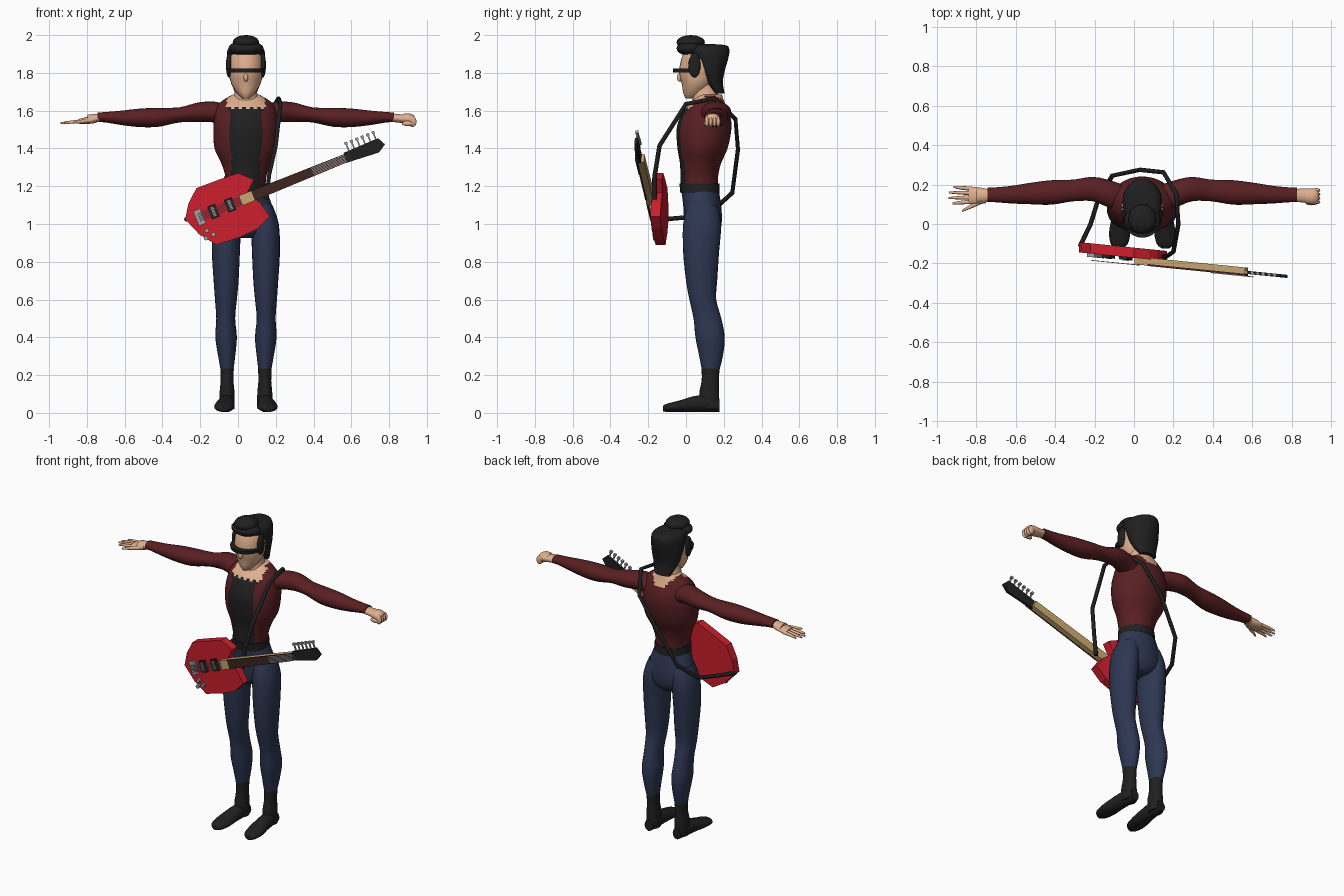
import bpy
import math
from mathutils import Vector

cube = bpy.data.objects.get("Cube")
if cube:
    bpy.data.objects.remove(cube, do_unlink=True)

CX = 0.042  # body centre line


def material(name, r, g, b):
    m = bpy.data.materials.new(name)
    m.use_nodes = True
    m.diffuse_color = (r, g, b, 1)
    m.node_tree.nodes["Principled BSDF"].inputs["Base Color"].default_value = (r, g, b, 1)
    return m


JACKET = material("dark red jacket", 0.1, 0.014, 0.016)
RED = material("bright red", 0.6, 0.013, 0.026)
DENIM = material("navy denim", 0.027, 0.038, 0.085)
BLACK = material("soft black", 0.014, 0.014, 0.014)
SKIN = material("skin", 0.74, 0.43, 0.27)
MAPLE = material("pale wood", 0.56, 0.38, 0.16)
ROSEWOOD = material("dark wood", 0.048, 0.018, 0.014)
METAL = material("grey metal", 0.35, 0.35, 0.36)


def build(name, verts, faces, mats, smooth=True):
    me = bpy.data.meshes.new(name)
    me.from_pydata(verts, [], faces)
    for m in mats:
        me.materials.append(m)
    if smooth:
        me.shade_smooth()
        me.set_sharp_from_angle(angle=math.radians(50))
    ob = bpy.data.objects.new(name, me)
    bpy.context.scene.collection.objects.link(ob)
    return ob


def refine(rows, k):
    """Catmull-Rom interpolation between profile rows."""
    rows = [Vector(r) for r in rows]
    out = []
    for i in range(len(rows) - 1):
        p, a, b = rows[max(i - 1, 0)], rows[i], rows[i + 1]
        q = rows[min(i + 2, len(rows) - 1)]
        for j in range(k):
            t = j / k
            out.append(a * 1 + (b - p) * (t / 2) + (p * 2 - a * 5 + b * 4 - q) * (t * t / 2)
                       + (a * 3 - p - b * 3 + q) * (t ** 3 / 2))
    return out + [rows[-1]]


def tube(name, rows, mats, axis="z", n=24, k=3):
    """Loft ellipses; each row is (position, centre a, centre b, radius a, radius b)."""
    order = {"x": (2, 0, 1), "y": (0, 2, 1), "z": (0, 1, 2)}[axis]
    rings = refine(rows, k)
    verts, faces = [], []
    for t, a, b, ra, rb in rings:
        for i in range(n):
            w = math.tau * i / n
            p = (a + ra * math.cos(w), b + rb * math.sin(w), t)
            verts.append([p[o] for o in order])
    for r in range(len(rings) - 1):
        for i in range(n):
            j = (i + 1) % n
            f = [r * n + i, r * n + j, r * n + n + j, r * n + n + i]
            faces.append(f)
    faces += [list(range(n))[::-1], list(range(len(verts) - n, len(verts)))]
    flip = (axis == "y") != (rows[-1][0] < rows[0][0])
    if flip:
        faces = [f[::-1] for f in faces]
    return build(name, verts, faces, mats if isinstance(mats, list) else [mats])


def column(name, rows, mats, x=CX, n=24, k=3):
    """Upright loft; rows are (z, half width, front y, back y)."""
    return tube(name, [(z, x, (f + b) / 2, w, (b - f) / 2) for z, w, f, b in rows], mats, "z", n, k)


def ball(name, loc, scale, mat):
    rows = [(loc[2] - scale[2] * math.cos(a), loc[0], loc[1], scale[0] * math.sin(a), scale[1] * math.sin(a))
            for a in [0.05 + 3.04 * i / 10 for i in range(11)]]
    return tube(name, rows, mat, "z", 20, 1)


# Torso: jacket with open front, shirt and bare neckline
torso = column("jacket_and_shirt", [
    (1.19, .104, -.03, .17), (1.25, .108, -.03, .17), (1.32, .13, -.032, .185), (1.4, .166, -.045, .22),
    (1.5, .173, -.05, .24), (1.57, .166, -.03, .235), (1.62, .154, 0, .215),
    (1.655, .122, .035, .2), (1.685, .07, .06, .19)], [JACKET, BLACK, SKIN], n=48, k=4)
for p in torso.data.polygons:
    c, dx = p.center, abs(p.center.x - CX)
    front = c.y < 0.1
    if front and dx < (0.1 if c.z > 1.6 else 0.078):
        p.material_index = 2 if c.z > 1.61 + 0.01 * (p.index % 2) else 1
    elif not front and c.z > 1.62 and dx < 0.03 + (c.z - 1.62) * 0.8:
        p.material_index = 2
column("belt", [(1.165, .112, -.03, .178), (1.215, .109, -.035, .176)], BLACK)
column("hips", [(.925, .05, .03, .15), (.96, .125, .0, .18), (1.02, .16, -.01, .19),
                (1.1, .138, -.015, .186), (1.18, .108, -.025, .173)], DENIM)

# Legs, boots and arms, mirrored about the centre line
for side, word in ((1, "left"), (-1, "right")):
    def mx(d):
        return CX + side * d
    leg = [(.22, .1, .033, .085, .175), (.3, .102, .045, .07, .195), (.4, .105, .057, .05, .205),
           (.5, .107, .05, .04, .187), (.6, .106, .058, .018, .16), (.7, .105, .066, 0, .165),
           (.85, .106, .074, -.015, .175), (1, .1, .074, -.015, .186), (1.1, .08, .06, .01, .165)]
    tube(word + "_trouser_leg", [(z, mx(d), (f + b) / 2, w, (b - f) / 2) for z, d, w, f, b in leg], DENIM)
    column(word + "_boot_shaft", [(.02, .04, .08, .175), (.1, .04, .07, .176), (.17, .034, .083, .174),
                                  (.235, .036, .082, .178)], BLACK, mx(.1))
    tube(word + "_boot_foot", [(-.123, mx(.118), .022, .02, .014), (-.1, mx(.117), .027, .044, .022),
                               (-.04, mx(.114), .034, .054, .03), (.04, mx(.108), .046, .046, .042),
                               (.12, mx(.102), .05, .04, .046), (.178, mx(.1), .04, .028, .034)], BLACK, "y")
    arm = [(.1, .14, 1.575, .06, .055), (.16, .15, 1.592, .07, .055), (.25, .177, 1.592, .062, .052),
           (.35, .17, 1.578, .055, .04), (.46, .16, 1.565, .062, .05), (.56, .155, 1.562, .055, .049),
           (.66, .149, 1.562, .045, .038), (.74, .148, 1.565, .038, .028), (.785, .148, 1.565, .036, .025)]
    tube(word + "_sleeve", [(mx(a[0]),) + a[1:] for a in arm], JACKET, "x")
    tube(word + "_wrist", [(mx(.77), .146, 1.563, .032, .022), (mx(.84), .143, 1.556, .037, .023)], SKIN, "x", k=1)

# Left fist
tube("left_palm", [(.87, .143, 1.558, .037, .024), (.9, .14, 1.556, .041, .03),
                   (.925, .14, 1.55, .039, .03), (.935, .14, 1.548, .03, .022)], SKIN, "x")
for i in range(4):
    ball("left_curled_finger", (.925, .111 + i * .02, 1.541), (.02, .011, .028), SKIN)
ball("left_thumb", (.9, .108, 1.532), (.032, .013, .014), SKIN)

# Right open hand
tube("right_palm", [(-.75, .143, 1.557, .037, .022), (-.79, .143, 1.55, .043, .02),
                    (-.84, .145, 1.543, .042, .014)], SKIN, "x")
for i in range(4):
    y, reach = .113 + i * .022, (.92, .94, .938, .915)[i]
    tube("right_finger", [(-.82, y, 1.544, .011, .011), (-.88, y + (i - 1.5) * .003, 1.54, .009, .009),
                          (-reach, y + (i - 1.5) * .006, 1.534, .005, .005)], SKIN, "x", 10)
tube("right_thumb", [(-.77, .118, 1.548, .015, .012), (-.83, .088, 1.542, .011, .01),
                     (-.872, .066, 1.537, .005, .005)], SKIN, "x", 10)

# Head, neck and hair
column("neck", [(1.6, .1, .02, .19), (1.645, .085, .035, .195), (1.69, .06, .03, .17), (1.78, .058, .02, .15)], SKIN)
column("head", [(1.665, .018, -.002, .06), (1.69, .045, -.014, .1), (1.74, .077, -.022, .14),
                (1.8, .089, -.036, .17), (1.87, .09, -.026, .18), (1.93, .07, 0, .16)], SKIN)
ball("nose", (CX, -.034, 1.775), (.012, .014, .022), SKIN)
column("back_hair", [(1.69, .055, .15, .205), (1.75, .08, .1, .195), (1.81, .096, .06, .205),
                     (1.87, .1, .02, .222), (1.92, .098, -.015, .23), (1.945, .075, .01, .215),
                     (1.952, .03, .06, .15)], BLACK)
ball("front_hair_roll", (CX, .02, 1.93), (.093, .07, .04), BLACK)
ball("top_hair_roll", (CX, .025, 1.962), (.07, .075, .038), BLACK)
for s in (-1, 1):
    ball("sideburn", (CX + s * .09, .045, 1.84), (.016, .032, .065), BLACK)
column("wraparound_glasses", [(1.802, .095, -.068, .14), (1.822, .099, -.07, .14)], BLACK, k=1)


# Guitar helpers: plates follow the slanted plane of the instrument
def plate(name, outline, front, back, mat):
    n = len(outline)
    verts = [(x, -.146 - .1 * x + d, z) for d in (front, back) for x, z in outline]
    faces = [list(range(n)), list(range(n, 2 * n))[::-1]]
    faces += [[(i + 1) % n, i, n + i, n + (i + 1) % n] for i in range(n)]
    ob = build(name, verts, faces, [mat], False)
    area = sum(outline[i - 1][0] * outline[i][1] - outline[i][0] * outline[i - 1][1] for i in range(n))
    if area < 0:
        ob.data.flip_normals()
    return ob


ANGLE = math.radians(22)


def along(s, t):
    c, d = math.cos(ANGLE), math.sin(ANGLE)
    return (.042 + s * c - t * d, 1.135 + s * d + t * c)


def bar(name, s0, s1, w0, w1, front, back, mat, t=0):
    pts = [along(s0, t - w0), along(s1, t - w1), along(s1, t + w1), along(s0, t + w0)]
    return plate(name, pts, front, back, mat)


# Guitar body and neck
plate("guitar_body", [(-.22, 1.19), (-.1, 1.235), (0, 1.27), (.085, 1.235), (.05, 1.165), (.12, 1.11), (.168, 1.04),
                      (.105, .975), (.01, .93), (-.115, .89), (-.205, .945), (-.28, 1.025), (-.262, 1.11)],
      -.026, .026, RED)
bar("guitar_neck", -.03, .57, .028, .023, -.05, -.018, MAPLE)
bar("neck_heel", -.03, .04, .028, .028, -.058, -.02, MAPLE)
bar("fretboard", .04, .57, .028, .023, -.06, -.05, ROSEWOOD)
plate("headstock", [along(s, t) for s, t in ((.56, -.024), (.745, -.038), (.79, -.01), (.768, .034), (.57, .03))],
      -.05, -.034, BLACK)

# Pickups, bridge, strings, tuners and knobs
for s in (-.185, -.09):
    bar("pickup", s - .022, s + .022, .036, .036, -.04, -.024, BLACK)
    bar("pickup_cover", s - .008, s + .008, .026, .026, -.044, -.03, METAL)
bar("bridge", -.285, -.245, .042, .042, -.044, -.024, METAL)
for i in range(6):
    t = (i - 2.5) * .008
    bar("body_string", -.27, -.02, .0015, .0015, -.062, -.058, METAL, t)
    bar("nut_string", .38, .6, .0015, .0015, -.064, -.06, METAL, t * .9)
    s = .6 + i * .031
    bar("tuner_post", s - .004, s + .004, .025, .025, -.046, -.038, METAL, .048)
    bar("tuner_button", s - .008, s + .008, .007, .007, -.05, -.034, METAL, .072)
for x, z in ((-.17, .925), (-.13, .945), (-.165, .965)):
    plate("control_knob", [(x + .012 * math.cos(a * math.tau / 8), z + .012 * math.sin(a * math.tau / 8))
                           for a in range(8)], -.044, -.024, METAL)

# Shoulder strap
path = [(.15, -.165, 1.13), (.165, -.165, 1.26), (.2, -.14, 1.415), (.225, 0, 1.635), (.215, .15, 1.665),
        (.15, .262, 1.555), (.03, .275, 1.395), (-.11, .245, 1.165), (-.18, .13, 1.06), (-.22, 0, 1.035),
        (-.275, -.115, 1.025)]
curve = bpy.data.curves.new("guitar_strap", "CURVE")
curve.dimensions = "3D"
curve.bevel_depth = .012
curve.bevel_resolution = 1
curve.use_fill_caps = True
spline = curve.splines.new("POLY")
spline.points.add(len(path) - 1)
for pt, co in zip(spline.points, path):
    pt.co = (*co, 1)
curve.materials.append(BLACK)
bpy.context.scene.collection.objects.link(bpy.data.objects.new("guitar_strap", curve))
